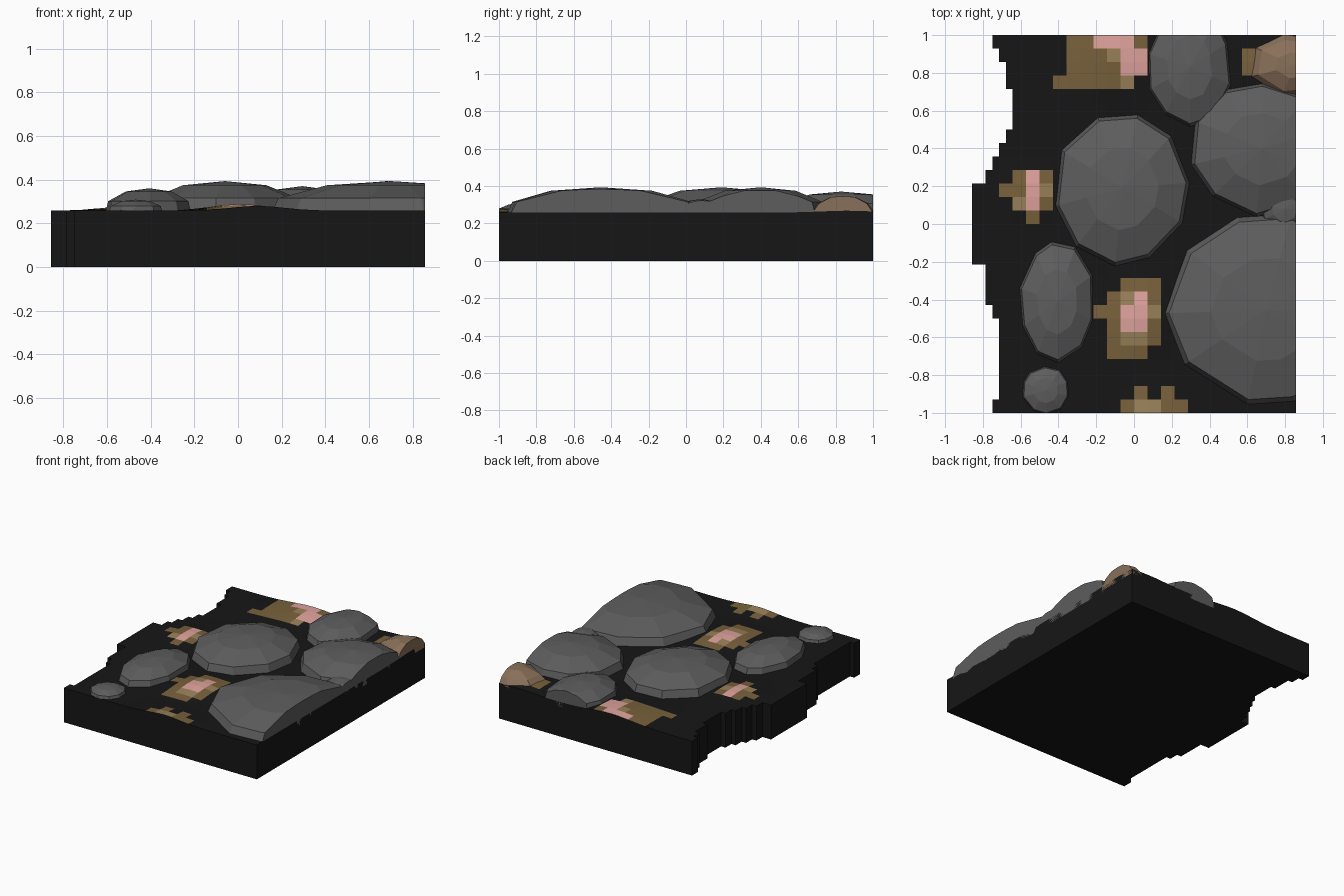
import bpy, bmesh, math, random
from mathutils import Vector

if "Cube" in bpy.data.objects:
    bpy.data.objects.remove(bpy.data.objects["Cube"])

random.seed(4)
C = 2 / 28            # tile size
X0, X1 = -12 * C, 12 * C
TOP = 0.258

def mat(name, col):
    m = bpy.data.materials.new(name)
    m.diffuse_color = (*col, 1)
    m.use_nodes = True
    m.node_tree.nodes["Principled BSDF"].inputs["Base Color"].default_value = m.diffuse_color
    return m

BLACK = mat("black_soil", (0.008, 0.008, 0.008))
GOLD = mat("dark_gold", (0.19, 0.12, 0.045))
LIGHT = mat("light_gold", (0.32, 0.22, 0.10))
PINK = mat("pink", (0.75, 0.37, 0.34))
STONE = mat("stone_grey", (0.11, 0.11, 0.11))
BROWN = mat("stone_brown", (0.25, 0.16, 0.10))

def finish(bm, name, mats):
    bmesh.ops.recalc_face_normals(bm, faces=bm.faces)
    me = bpy.data.meshes.new(name)
    bm.to_mesh(me)
    bm.free()
    for m in mats:
        me.materials.append(m)
    ob = bpy.data.objects.new(name, me)
    bpy.context.collection.objects.link(ob)
    return ob

# Ragged left edge: half-tile steps inward per row, from the back row forward
STEPS = [3, 4, 5, 5, 6, 6, 6, 5, 4, 3, 2] + [0] * 6 + [2] * 3 + [3] + [4] * 6 + [3]
LEFT = [X0 + s * C / 2 for s in STEPS]

# Coloured tiles: row -> (first column, colours)
TILES = {0: [(7, "GGPPPG")], 1: [(7, "GGGLPP"), (20, "G")],
         2: [(7, "GGGGPP"), (20, "G")], 3: [(6, "GGGGGL")],
         10: [(3, "GPG")], 11: [(2, "GGPL")], 12: [(3, "LPG")], 13: [(4, "G")],
         18: [(11, "GGG")], 19: [(10, "GLPG")], 20: [(9, "GGPPL")],
         21: [(10, "GPPG")], 22: [(10, "GLLG")], 23: [(10, "GGG")],
         26: [(12, "G"), (14, "G")], 27: [(11, "GLLGG")]}
COL = {"G": 1, "L": 2, "P": 3}

# Gentle mounds under the coloured tiles: x, y, height, radius
MOUNDS = [(0.01, -0.48, 0.03, 0.13), (-0.54, 0.18, 0.018, 0.10),
          (-0.07, 0.93, 0.03, 0.17), (0.09, -1.03, 0.022, 0.12), (0.7, 0.86, 0.02, 0.13)]

def height(x, y):
    return TOP + sum(h * math.exp(-((x - a) ** 2 + (y - b) ** 2) / (2 * r * r))
                     for a, b, h, r in MOUNDS)

# Ground slab with tiled top
bm = bmesh.new()

def face(pts, mi=0):
    f = bm.faces.new([bm.verts.new(p) for p in pts])
    f.material_index = mi

outline = []
for r, xl in enumerate(LEFT):
    ya, yb = 1 - r * C, 1 - (r + 1) * C
    outline += [(xl, ya), (xl, yb)]
    colour = {c0 + i: COL[ch] for c0, s in TILES.get(r, []) for i, ch in enumerate(s)}
    for c in range(24):
        xa, xb = max(X0 + c * C, xl), X0 + (c + 1) * C
        if xb - xa < 0.001:
            continue
        face([(x, y, height(x, y)) for x, y in ((xa, yb), (xb, yb), (xb, ya), (xa, ya))],
             colour.get(c, 0))
        if r in (0, 27):
            y = ya if r == 0 else yb
            face([(xa, y, 0), (xb, y, 0), (xb, y, height(xb, y)), (xa, y, height(xa, y))])
    face([(X1, ya, 0), (X1, yb, 0), (X1, yb, height(X1, yb)), (X1, ya, height(X1, ya))])
for (xa, ya), (xb, yb) in zip(outline, outline[1:]):
    if abs(xa - xb) + abs(ya - yb) > 0.001:
        face([(xa, ya, 0), (xb, yb, 0), (xb, yb, height(xb, yb)), (xa, ya, height(xa, ya))])
face([(x, y, 0) for x, y in outline] + [(X1, -1, 0), (X1, 1, 0)])
bmesh.ops.remove_doubles(bm, verts=bm.verts, dist=0.0005)
finish(bm, "ground_slab", [BLACK, GOLD, LIGHT, PINK])

# Faceted domed stones, trimmed flush with the slab sides
def stone(name, x, y, rx, ry, top, sides=10, m=STONE,
          prof=((1, 0), (0.95, 0.42), (0.54, 0.86))):
    bm = bmesh.new()
    off = random.uniform(0, 1)
    angs = [(i + off + random.uniform(-0.15, 0.15)) * math.tau / sides for i in range(sides)]
    rad = [random.uniform(0.98, 1.04) for _ in angs]
    rings = []
    for k, z in ((1, -0.3),) + tuple(prof):
        zz = TOP + (top - TOP) * z
        rings.append([bm.verts.new((x + rx * k * q * math.cos(a), y + ry * k * q * math.sin(a), zz))
                      for a, q in zip(angs, rad)])
    for lo, hi in zip(rings, rings[1:]):
        for i in range(sides):
            j = (i + 1) % sides
            bm.faces.new((lo[i], lo[j], hi[j], hi[i]))
    tip = bm.verts.new((x, y, top))
    for i in range(sides):
        bm.faces.new((rings[-1][i], rings[-1][(i + 1) % sides], tip))
    bm.faces.new(rings[0][::-1])
    for co, no in (((X1, 0, 0), (1, 0, 0)), ((0, 1, 0), (0, 1, 0)), ((0, -1, 0), (0, -1, 0))):
        bmesh.ops.bisect_plane(bm, geom=bm.verts[:] + bm.edges[:] + bm.faces[:], dist=1e-5,
                               plane_co=Vector(co), plane_no=Vector(no), clear_outer=True)
        bmesh.ops.holes_fill(bm, edges=bm.edges[:], sides=0)
    finish(bm, name, [m])

stone("stone_centre", -0.06, 0.19, 0.355, 0.405, 0.393)
stone("stone_left", -0.406, -0.41, 0.197, 0.315, 0.36)
stone("stone_front_small", -0.468, -0.88, 0.124, 0.126, 0.308)
stone("stone_back", 0.295, 0.83, 0.222, 0.315, 0.37)
stone("stone_right", 0.68, 0.40, 0.39, 0.35, 0.393)
stone("stone_large", 0.70, -0.455, 0.54, 0.505, 0.393)
stone("stone_right_small", 0.80, 0.08, 0.125, 0.125, 0.33)
stone("stone_brown", 0.85, 0.84, 0.26, 0.17, 0.345, 7, BROWN, ((1, 0), (0.8, 0.55), (0.4, 0.95)))
